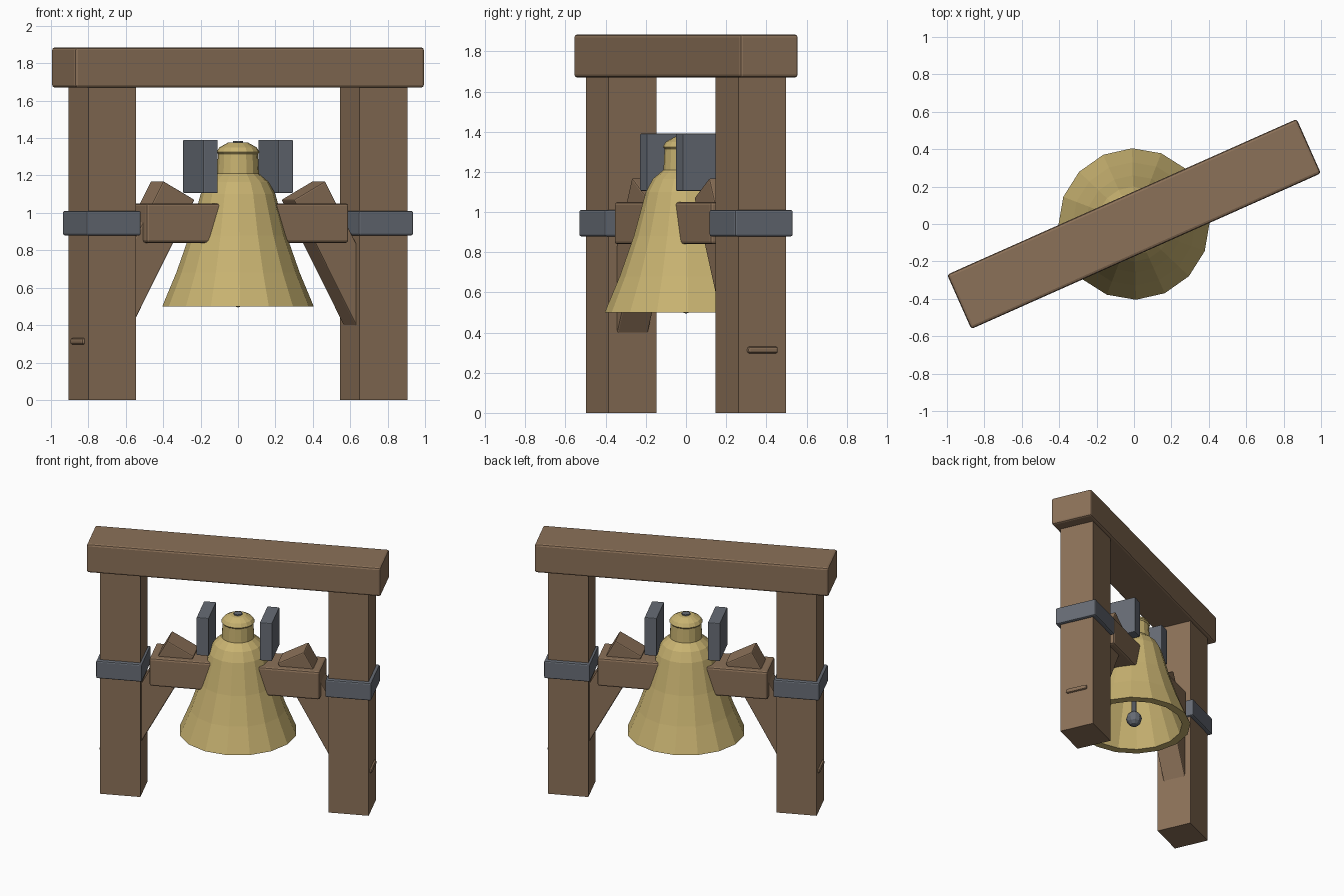
import bpy, bmesh, math
from mathutils import Matrix, Vector

cube = bpy.data.objects.get("Cube")
if cube:
    bpy.data.objects.remove(cube, do_unlink=True)

# The whole frame stands turned about the vertical axis
TURN = Matrix.Rotation(math.radians(24), 4, 'Z')


def material(name, rgb):
    m = bpy.data.materials.new(name)
    m.use_nodes = True
    m.diffuse_color = (*rgb, 1)
    m.node_tree.nodes["Principled BSDF"].inputs["Base Color"].default_value = (*rgb, 1)
    return m


wood = material("brown wood", (0.26, 0.165, 0.098))
iron = material("grey iron", (0.135, 0.15, 0.178))
brass = material("pale brass", (0.58, 0.45, 0.165))


def add(name, bm, mat):
    bmesh.ops.recalc_face_normals(bm, faces=bm.faces)
    me = bpy.data.meshes.new(name)
    bm.to_mesh(me)
    bm.free()
    me.materials.append(mat)
    ob = bpy.data.objects.new(name, me)
    ob.matrix_world = TURN
    bpy.context.collection.objects.link(ob)
    return ob


def box(name, size, centre, mat, bevel=0.0, tilt=0.0):
    bm = bmesh.new()
    m = (Matrix.Translation(centre) @ Matrix.Rotation(tilt, 4, 'Y')
         @ Matrix.Diagonal((*size, 1)))
    bmesh.ops.create_cube(bm, size=1, matrix=m)
    ob = add(name, bm, mat)
    if bevel:
        mod = ob.modifiers.new("Bevel", 'BEVEL')
        mod.width = bevel
        mod.segments = 2
    return ob


def lathe(name, profile, sides, mat):
    bm = bmesh.new()
    verts = [bm.verts.new((r, 0, z)) for r, z in profile]
    edges = [bm.edges.new(pair) for pair in zip(verts, verts[1:])]
    bmesh.ops.spin(bm, geom=verts + edges, cent=(0, 0, 0), axis=(0, 0, 1),
                   angle=math.tau, steps=sides, use_merge=False)
    bmesh.ops.remove_doubles(bm, verts=bm.verts, dist=0.0005)
    return add(name, bm, mat)


# Timber frame
box("top_beam", (2.046, 0.318, 0.215), (0, 0, 1.777), wood, 0.015)
box("yoke_beam", (1.186, 0.26, 0.21), (0, 0, 0.945), wood, 0.014)

# Diagonal brace axis, from inside the post to above the yoke
brace_low, brace_top = Vector((0.794, 0, 0.362)), Vector((0.382, 0, 1.12))
axis = brace_top - brace_low
lean = math.atan2(axis.x, axis.z)

for side, s in (("left", 1), ("right", -1)):
    box(side + "_post", (0.28, 0.26, 1.68), (s * 0.794, 0, 0.84), wood)
    mid = (brace_low + brace_top) / 2
    box(side + "_brace", (0.21, 0.17, axis.length), (s * mid.x, 0, mid.z),
        wood, 0.008, s * lean)
    box(side + "_strap", (0.32, 0.318, 0.132), (s * 0.797, 0, 0.945), iron, 0.01)
    box(side + "_hanger_plate", (0.085, 0.27, 0.285), (s * 0.22, 0, 1.248), iron, 0.005)
    box(side + "_peg", (0.03, 0.165, 0.034), (s * 0.934, 0, 0.313), wood, 0.012)

# Hollow bell: up the outside, over the crown, then the inner wall
outer = [(0.405, 0.5), (0.33, 0.68), (0.26, 0.88), (0.2, 1.1), (0.165, 1.165),
         (0.112, 1.21), (0.107, 1.315), (0.115, 1.325), (0.1, 1.35),
         (0.055, 1.375), (0, 1.378)]
inner = [(0, 1.15), (0.14, 1.1), (0.21, 0.88), (0.28, 0.68), (0.345, 0.5), (0.405, 0.5)]
lathe("bell_outside", outer, 16, brass)
lathe("bell_inside", inner, 16, brass)

# Clapper with its pin showing at the crown
lathe("clapper_rod", [(0, 0.55), (0.018, 0.55), (0.018, 1.3), (0.03, 1.3),
                      (0.03, 1.385), (0, 1.385)], 8, iron)
ball = [(0.057 * math.sin(math.pi * i / 6), 0.552 - 0.057 * math.cos(math.pi * i / 6))
        for i in range(7)]
lathe("clapper_ball", ball, 10, iron)
